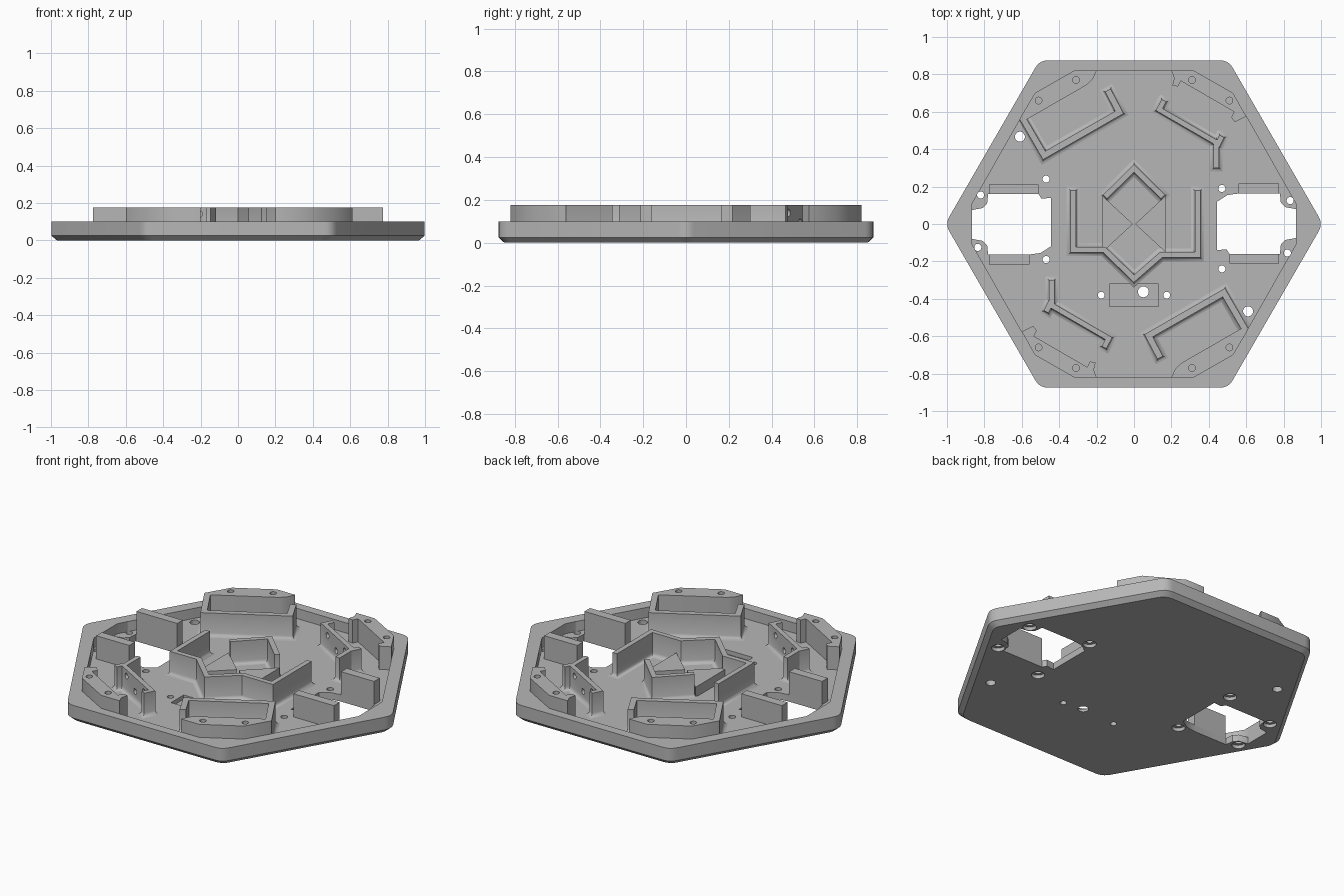
import bpy, bmesh, math
from mathutils import Vector, Matrix

old = bpy.data.objects.get("Cube")
if old:
    bpy.data.objects.remove(old, do_unlink=True)

FLOOR, RIM, TOP = 0.04, 0.10, 0.177

grey = bpy.data.materials.new("light_grey")
grey.use_nodes = True
COLOUR = (0.47, 0.47, 0.47, 1)
grey.diffuse_color = COLOUR
grey.node_tree.nodes["Principled BSDF"].inputs["Base Color"].default_value = COLOUR


def loft(name, loops):
    """Closed solid through a stack of (outline, height) loops."""
    bm = bmesh.new()
    rings = [[bm.verts.new((x, y, z)) for x, y in pts] for pts, z in loops]
    bm.faces.new(rings[0])
    bm.faces.new(rings[-1])
    n = len(rings[0])
    for a, b in zip(rings, rings[1:]):
        for i in range(n):
            j = (i + 1) % n
            bm.faces.new((a[i], a[j], b[j], b[i]))
    bmesh.ops.recalc_face_normals(bm, faces=bm.faces)
    mesh = bpy.data.meshes.new(name)
    bm.to_mesh(mesh)
    bm.free()
    mesh.materials.append(grey)
    ob = bpy.data.objects.new(name, mesh)
    bpy.context.collection.objects.link(ob)
    return ob


def prism(name, pts, z0, z1):
    return loft(name, [(pts, z0), (pts, z1)])


def circle(x, y, r, n=20):
    return [(x + r * math.cos(math.tau * i / n), y + r * math.sin(math.tau * i / n))
            for i in range(n)]


def box(x0, x1, y0, y1):
    return [(x0, y0), (x1, y0), (x1, y1), (x0, y1)]


def turn(pts, s):
    return [(s * x, s * y) for x, y in pts]


def rounded(pts, d, steps=5):
    """Round every corner of an outline, starting d away from it."""
    out = []
    for i, p in enumerate(pts):
        c = Vector(p)
        a = c + (Vector(pts[i - 1]) - c).normalized() * d
        b = c + (Vector(pts[(i + 1) % len(pts)]) - c).normalized() * d
        for k in range(steps + 1):
            t = k / steps
            out.append(tuple(a * (1 - t) ** 2 + c * 2 * t * (1 - t) + b * t * t))
    return out


def stroke(path, half, extend):
    """Outline of a mitred band that follows a path."""
    p = [Vector(q) for q in path]
    p[0] = p[0] + (p[0] - p[1]).normalized() * extend
    p[-1] = p[-1] + (p[-1] - p[-2]).normalized() * extend
    dirs = [(b - a).normalized() for a, b in zip(p, p[1:])]
    left, right = [], []
    for i, q in enumerate(p):
        d0, d1 = dirs[max(i - 1, 0)], dirs[min(i, len(dirs) - 1)]
        n0, n1 = Vector((-d0.y, d0.x)), Vector((-d1.y, d1.x))
        m = (n0 + n1) / (1 + n0.dot(n1))
        left.append(tuple(q + m * half))
        right.append(tuple(q - m * half))
    return left + right[::-1]


def wall(name, path, width=0.03):
    """Standing wall with a fillet where it meets the floor."""
    skirt = [(0.02, -0.005), (0.02, 0), (0.01, 0.004), (0.004, 0.01), (0, 0.02)]
    loops = [(stroke(path, width / 2 + e, e), FLOOR + z) for e, z in skirt]
    return loft(name, loops + [(stroke(path, width / 2, 0), TOP)])


def cut(ob, cutter):
    cutter.hide_render = True
    mod = ob.modifiers.new("cut", 'BOOLEAN')
    mod.operation = 'DIFFERENCE'
    mod.solver = 'EXACT'
    mod.object = cutter
    bpy.context.view_layer.objects.active = ob
    bpy.ops.object.modifier_apply(modifier=mod.name)
    bpy.data.objects.remove(cutter, do_unlink=True)


# Base plate: rounded hexagon with a chamfered underside
def hexagon(r):
    return rounded([(r * math.cos(math.pi * i / 3), r * math.sin(math.pi * i / 3))
                    for i in range(6)], 0.045)


plate = loft("base_plate", [(hexagon(0.98), 0), (hexagon(1.01), 0.025), (hexagon(1.01), RIM)])

# Recessed floor inside the rim
quarter = [(0.865, 0.11), (0.60, 0.575), (0.53, 0.70), (0.32, 0.82)]
upper = quarter + [(-x, y) for x, y in reversed(quarter)]
cut(plate, prism("recess_cutter", upper + turn(upper, -1), FLOOR, 0.3))

# Side openings with screw holes, counterbored from below
opening = [(0.78, -0.16), (0.785, -0.11), (0.81, -0.085), (0.865, -0.075), (0.865, 0.08),
           (0.81, 0.09), (0.785, 0.115), (0.78, 0.163), (0.56, 0.163), (0.50, 0.155),
           (0.445, 0.12), (0.445, -0.14), (0.495, -0.135), (0.51, -0.16)]
for s in (1, -1):
    cut(plate, prism("opening_cutter", turn(opening, s), -0.1, 0.3))
    for x, y in ((0.47, 0.19), (0.47, -0.24), (0.82, -0.155), (0.835, 0.125)):
        cut(plate, prism("screw_cutter", circle(s * x, s * y, 0.019), -0.1, 0.3))
        cut(plate, prism("bore_cutter", circle(s * x, s * y, 0.036), -0.1, 0.02))
    cut(plate, prism("cable_cutter", circle(s * 0.61, s * -0.467, 0.027), -0.1, 0.3))
    cut(plate, prism("switch_screw_cutter", circle(s * 0.175, -0.38, 0.018), -0.1, 0.3))

# Shallow switch pocket
cut(plate, prism("pocket_cutter", box(-0.13, 0.13, -0.44, -0.322), 0.015, 0.3))
cut(plate, prism("switch_hole_cutter", circle(0.05, -0.363, 0.029), -0.1, 0.3))

# Corner blocks, trays, clips and slabs, repeated by a half turn
clip_block = [(0.20, 0.82), (0.32, 0.82), (0.53, 0.70), (0.60, 0.575), (0.54, 0.545),
              (0.52, 0.57), (0.535, 0.60), (0.25, 0.765), (0.235, 0.735), (0.205, 0.74),
              (0.215, 0.78)]
tray_block = [(-0.20, 0.82), (-0.32, 0.82), (-0.53, 0.70), (-0.61, 0.565), (-0.58, 0.555),
              (-0.25, 0.745), (-0.22, 0.775)]
tray = [(-0.598, 0.57), (-0.48, 0.367), (-0.078, 0.597), (-0.14, 0.715)]
clip = [(0.16, 0.66), (0.135, 0.612), (0.45, 0.43), (0.47, 0.47)]
leg = [(0.44, 0.43), (0.44, 0.30)]

for s, side in ((1, "back"), (-1, "front")):
    for kind, pts, m in (("clip", clip_block, 1), ("tray", tray_block, -1)):
        block = prism(f"{side}_{kind}_block", turn(pts, s), FLOOR - 0.005, TOP)
        for x, y in ((0.31, 0.77), (0.51, 0.66)):
            cut(block, prism("block_hole_cutter", circle(s * m * x, s * y, 0.018), 0.08, 0.3))

    wall(f"{side}_tray_wall", turn(tray, s), 0.034)
    wall(f"{side}_clip_leg", turn(leg, s), 0.028)
    bracket = wall(f"{side}_clip_wall", turn(clip, s), 0.028)

    # Round windows through the clip wall
    a, b = Vector(clip[1]), Vector(clip[2])
    d = (b - a).normalized()
    spin = Vector((-d.y, d.x, 0)).to_track_quat('Z', 'Y').to_matrix().to_4x4()
    for t, z in ((0.2, 0.14), (0.5, 0.095), (0.8, 0.14)):
        p = a.lerp(b, t) * s
        drill = prism("window_cutter", circle(0, 0, 0.017, 16), -0.035, 0.035)
        drill.data.transform(Matrix.Translation((p.x, p.y, z)) @ spin)
        cut(bracket, drill)

    # Slabs on both sides of each opening
    prism(f"{side}_short_slab", turn(box(0.56, 0.776, 0.163, 0.216), s), FLOOR - 0.005, TOP)
    prism(f"{side}_long_slab", turn(box(0.51, 0.776, -0.212, -0.16), s), FLOOR - 0.005, TOP)

# Central holder: chevron, cradle wall and two raised triangular pads
wall("center_chevron", [(-0.155, 0.145), (0, 0.298), (0.155, 0.145)])
wall("center_cradle", [(-0.325, 0.18), (-0.325, -0.137), (-0.16, -0.137), (0, -0.292),
                       (0.145, -0.165), (0.34, -0.165), (0.34, 0.18)])
for m, side in ((1, "left"), (-1, "right")):
    prism(f"{side}_center_pad", [(m * 0.168, 0.15), (m * 0.168, -0.15), (m * 0.006, 0)],
          FLOOR - 0.005, RIM)

# Smooth the curved parts, keep the edges crisp
bpy.ops.object.select_all(action='DESELECT')
for ob in bpy.context.collection.objects:
    if ob.type == 'MESH' and grey.name in ob.data.materials:
        ob.select_set(True)
        bpy.context.view_layer.objects.active = ob
bpy.ops.object.shade_smooth_by_angle(angle=math.radians(35))
